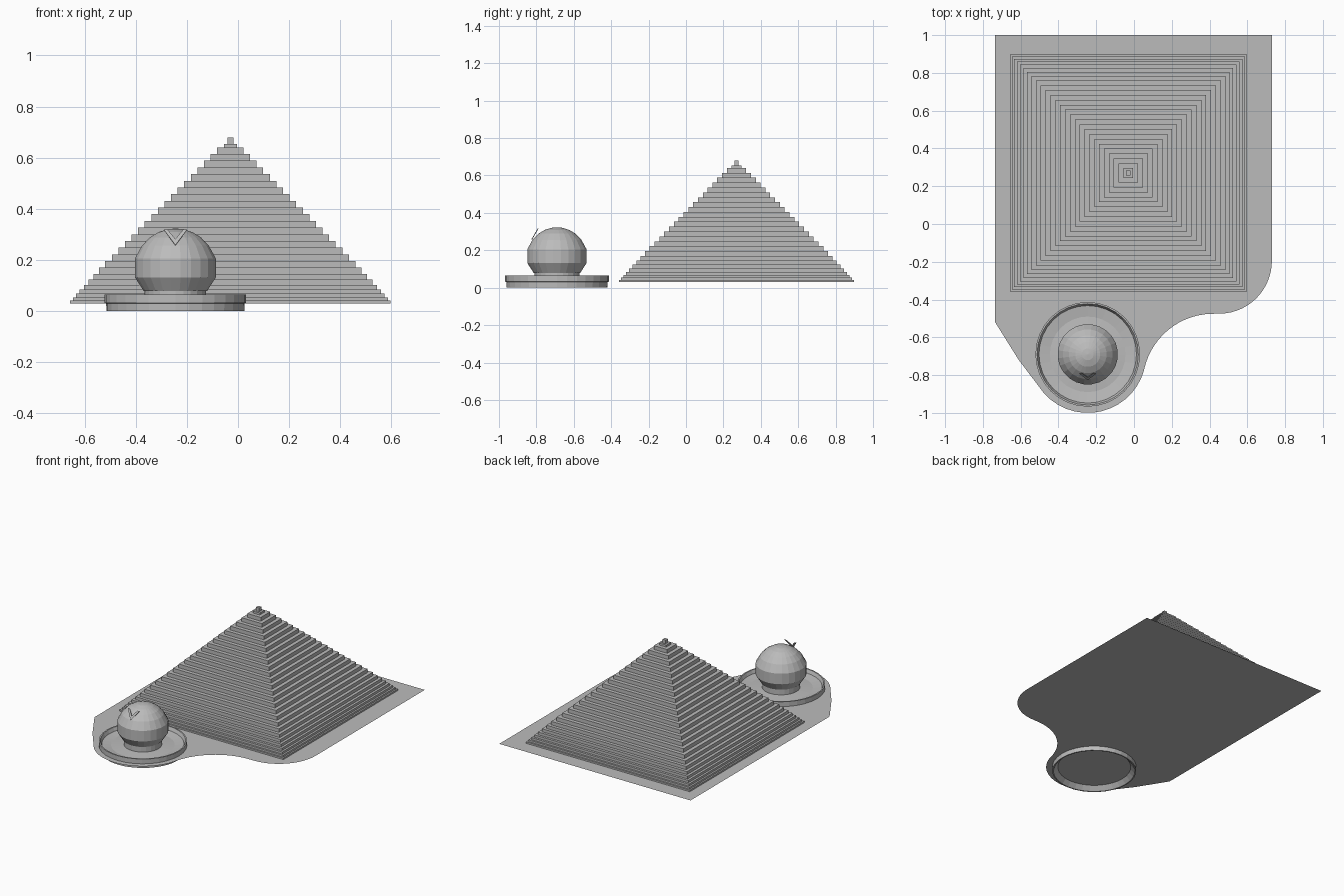
import bpy, bmesh, math
from mathutils import Vector

cube = bpy.data.objects.get("Cube")
if cube:
    bpy.data.objects.remove(cube, do_unlink=True)

stone = bpy.data.materials.new("grey_stone")
stone.use_nodes = True
GREY = (0.5, 0.5, 0.5, 1)
stone.diffuse_color = GREY
stone.node_tree.nodes["Principled BSDF"].inputs["Base Color"].default_value = GREY


def finish(name, bm):
    mesh = bpy.data.meshes.new(name)
    bm.to_mesh(mesh)
    bm.free()
    mesh.materials.append(stone)
    obj = bpy.data.objects.new(name, mesh)
    bpy.context.collection.objects.link(obj)
    return obj


def loft(name, profile, sides, centre, turn=0.0, cap=False):
    """Revolve (radius, height) points around a vertical axis."""
    bm = bmesh.new()
    rings = []
    for r, z in profile:
        angles = [turn + math.tau * i / sides for i in range(sides)]
        rings.append([bm.verts.new((centre[0] + r * math.cos(a),
                                    centre[1] + r * math.sin(a), z)) for a in angles])
    for low, high in zip(rings, rings[1:]):
        for i in range(sides):
            j = (i + 1) % sides
            bm.faces.new((low[i], low[j], high[j], high[i]))
    if cap:
        bm.faces.new(rings[-1])
    return finish(name, bm)


def arc(cx, cy, rx, ry, start, end, n=14):
    angles = [math.radians(start + (end - start) * i / n) for i in range(n + 1)]
    return [(cx + rx * math.cos(a), cy + ry * math.sin(a)) for a in angles]


GROUND = 0.03
BASIN = (-0.245, -0.69)

# Flat ground sheet with a curved front edge
outline = [(-0.735, 1), (-0.735, -0.52), (-0.61, -0.72)]
outline += arc(*BASIN, 0.31, 0.31, 222, 345)
outline += arc(0.42, -0.85, 0.375, 0.375, 168, 92)
outline += arc(0.45, -0.195, 0.28, 0.28, 270, 360)
outline += [(0.73, 1)]
bm = bmesh.new()
bm.faces.new([bm.verts.new((x, y, GROUND)) for x, y in outline])
finish("ground_sheet", bm)

# Stepped pyramid: low steps are thinner, the rest are even
BASE, TOP, HEIGHT = 0.627, 0.012, 0.65
runs = [0.010 + 0.0018 * i for i in range(8)] + [0.0245] * 18 + [0.013]
scale = (BASE - TOP) / sum(runs)
rise = HEIGHT / (sum(runs) + 0.024)
half, z = BASE, GROUND
steps = [(half, z)]
for run in runs:
    z += run * rise
    steps.append((half, z))
    half -= run * scale
    steps.append((half, z))
steps.append((half, GROUND + HEIGHT))
loft("stepped_pyramid", [(h * math.sqrt(2), z) for h, z in steps], 4,
     (-0.03, 0.27), math.pi / 4, cap=True)

# Round basin with a raised rim and hollow underside
loft("basin_rim", [(0.235, GROUND), (0.262, 0), (0.27, 0), (0.271, 0.03), (0.277, 0.032),
                   (0.277, 0.065), (0.268, 0.065), (0.258, 0.042),
                   (0.20, 0.034), (0.12, 0.04)], 32, BASIN)

# Pedestal and ball
loft("pedestal", [(0.12, GROUND), (0.12, 0.08)], 24, BASIN, cap=True)
ball = [(0.0, 0.078), (0.125, 0.078), (0.16, 0.132), (0.16, 0.205)]
for deg in (36, 52, 66, 79):
    a = math.radians(deg)
    ball.append((0.163 * math.cos(a), 0.16 + 0.163 * math.sin(a)))
ball.append((0.0005, 0.323))
loft("ball", ball, 24, BASIN, math.pi / 24, cap=True)

# Thin V-shaped plate leaning on the front of the ball
bm = bmesh.new()
shape = [(0, 0), (0.045, 1), (0.03, 1), (0, 0.4), (-0.03, 1), (-0.045, 1)]
tip, lean = Vector((BASIN[0], -0.827, 0.258)), Vector((0, 0.035, 0.06))
verts = [bm.verts.new(tip + lean * t + Vector((x, 0, 0))) for x, t in shape]
bm.faces.new((verts[0], verts[1], verts[2], verts[3]))
bm.faces.new((verts[0], verts[3], verts[4], verts[5]))
plate = finish("v_plate", bm)
solid = plate.modifiers.new("thickness", 'SOLIDIFY')
solid.thickness = 0.004
